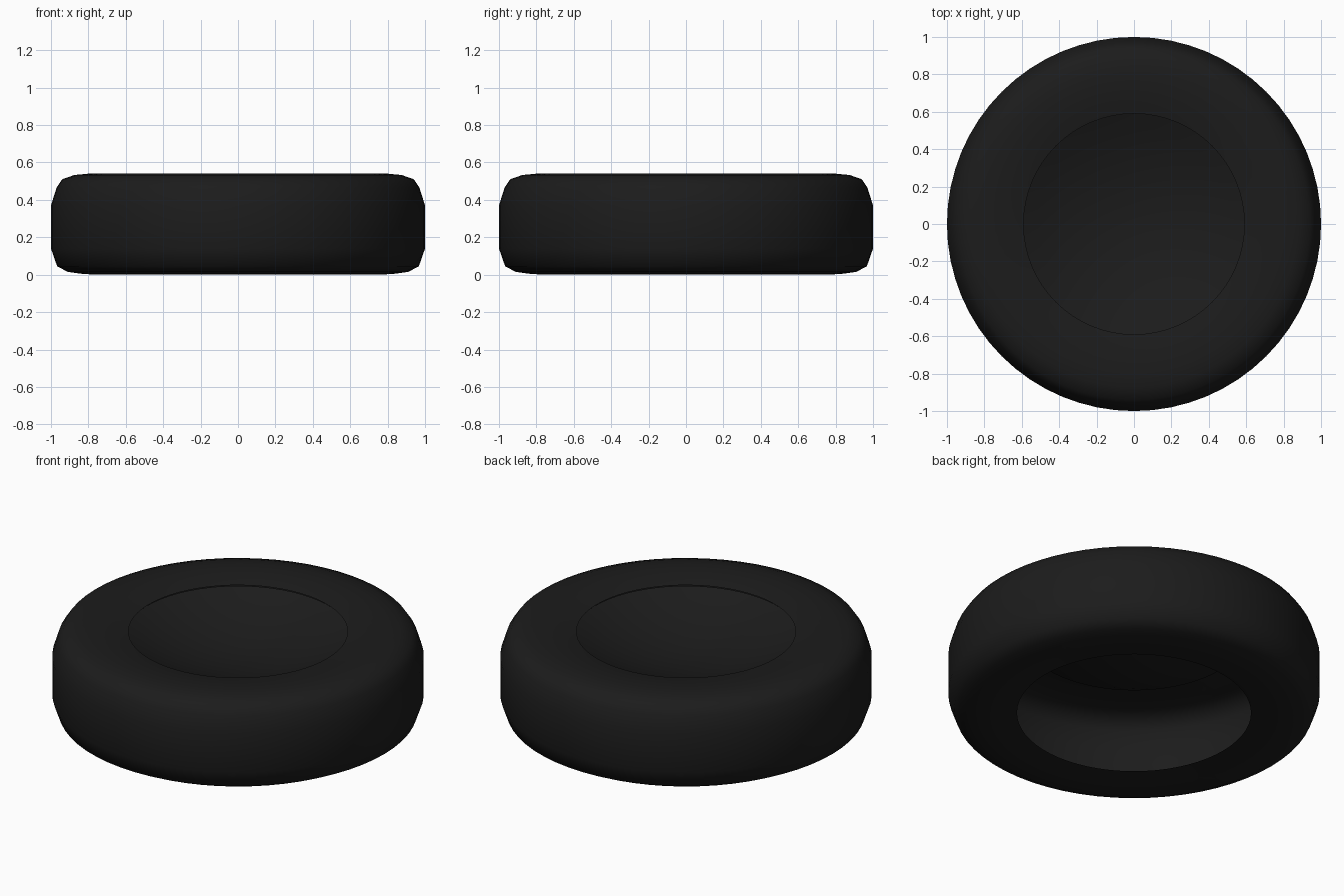
import bpy, bmesh, math

if "Cube" in bpy.data.objects:
    bpy.data.objects.remove(bpy.data.objects["Cube"])

rubber = bpy.data.materials.new("black_rubber")
rubber.diffuse_color = (0.0115, 0.0115, 0.0115, 1)
rubber.use_nodes = True
rubber.node_tree.nodes["Principled BSDF"].inputs["Base Color"].default_value = rubber.diffuse_color


def lathe(name, profile, sides=64):
    """Revolve an (r, z) profile around the z axis."""
    bm = bmesh.new()
    verts = [bm.verts.new((r, 0, z)) for r, z in profile]
    edges = [bm.edges.new(p) for p in zip(verts, verts[1:])]
    bmesh.ops.spin(bm, geom=verts + edges, cent=(0, 0, 0), axis=(0, 0, 1),
                   angle=math.tau, steps=sides, use_duplicate=False)
    bmesh.ops.remove_doubles(bm, verts=bm.verts[:], dist=0.0005)
    bmesh.ops.recalc_face_normals(bm, faces=bm.faces[:])
    top = max(bm.faces, key=lambda f: f.calc_center_median().z)
    if top.normal.z < 0:
        bmesh.ops.reverse_faces(bm, faces=bm.faces[:])
    me = bpy.data.meshes.new(name)
    bm.to_mesh(me)
    bm.free()
    me.materials.append(rubber)
    ob = bpy.data.objects.new(name, me)
    bpy.context.collection.objects.link(ob)
    bpy.ops.object.select_all(action='DESELECT')
    ob.select_set(True)
    bpy.context.view_layer.objects.active = ob
    bpy.ops.object.shade_smooth_by_angle(angle=math.radians(60))


# Hollow tyre shell: top sidewall, tread and bottom sidewall with an open hole
lathe("tyre_shell", [
    (0.59, 0.512), (0.68, 0.532), (0.80, 0.54), (0.875, 0.533), (0.94, 0.51),
    (0.97, 0.465), (1.0, 0.37), (1.0, 0.14), (0.967, 0.045), (0.91, 0.015),
    (0.83, 0.004), (0.75, 0.0), (0.63, 0.018)])

# Round bowl closing the top of the hole
depth = 0.145
lathe("dished_plate", [(r, 0.503 - depth * (1 - (r / 0.6) ** 2))
                       for r in (0.60, 0.52, 0.44, 0.34, 0.22, 0.1, 0.0)])
